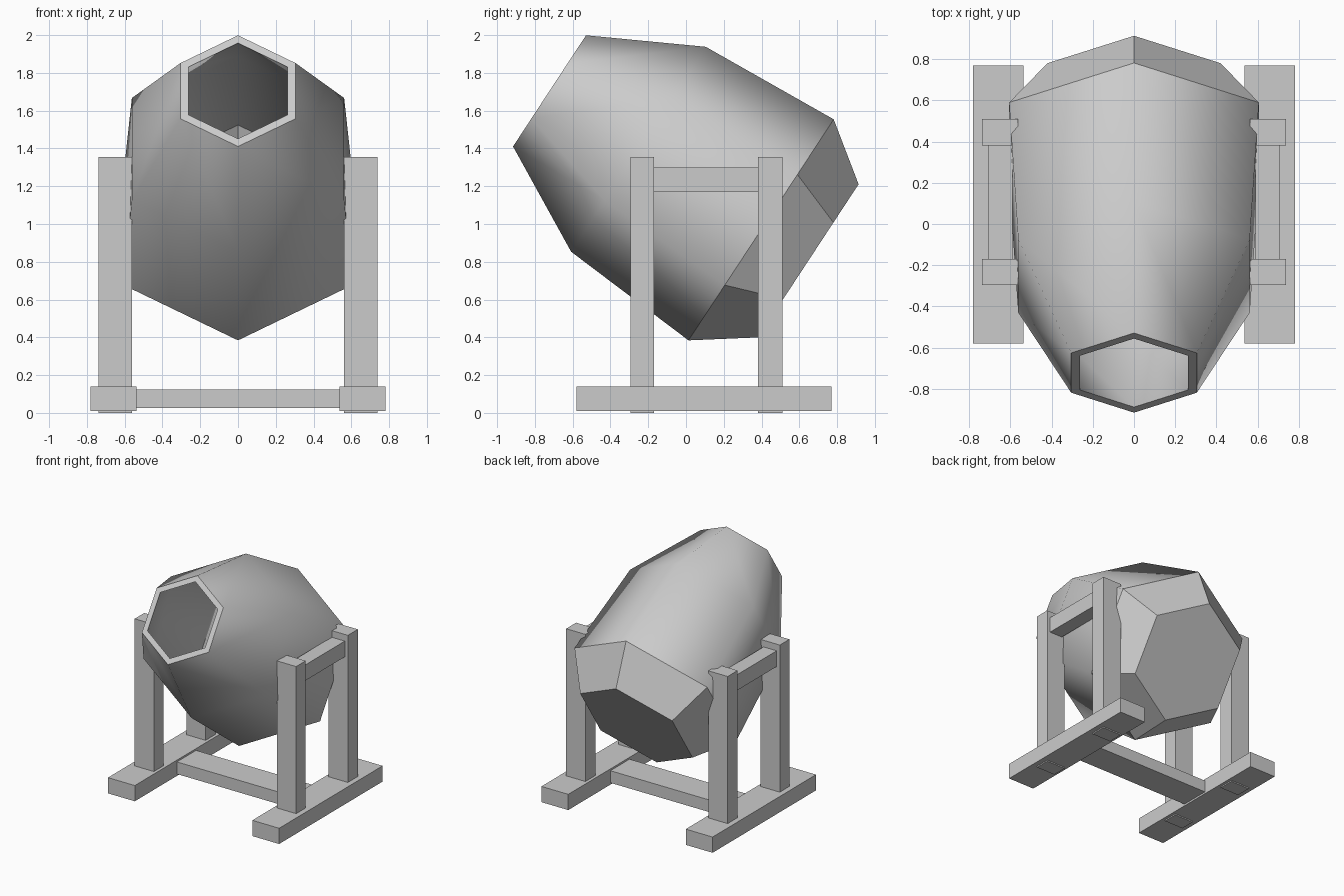
import bpy, bmesh
from math import sin, cos, radians
from mathutils import Vector

if "Cube" in bpy.data.objects:
    bpy.data.objects.remove(bpy.data.objects["Cube"])

# drum axis runs from the base centre up and forward to the mouth
BASE = Vector((0, 0.6475, 0.805))
AXIS = Vector((0, -0.836, 0.549)).normalized()
RADIAL = Vector((0, -AXIS.z, AXIS.y)) * -1
SIDE = Vector((1, 0, 0))


def box(name, x, y, z):
    bm = bmesh.new()
    bmesh.ops.create_cube(bm, size=1)
    for v in bm.verts:
        v.co = [r[0] if c < 0 else r[1] for c, r in zip(v.co, (x, y, z))]
    me = bpy.data.meshes.new(name)
    bm.to_mesh(me)
    bm.free()
    ob = bpy.data.objects.new(name, me)
    bpy.context.collection.objects.link(ob)
    return ob


def drum():
    # (distance along axis, radius): outer shell, then back down the inside
    profile = [(0, .485), (.299, .70), (1.076, .649), (1.639, .352),
               (1.639, .303), (1.06, .60), (.32, .65), (.05, .46)]
    smooth_bands = {1, 2, 4, 5}
    bm = bmesh.new()
    rings = []
    for d, r in profile:
        rings.append([bm.verts.new(BASE + AXIS * d + SIDE * r * sin(radians(60 * i))
                                   + RADIAL * r * cos(radians(60 * i))) for i in range(6)])
    for k in range(len(rings) - 1):
        a, b = rings[k], rings[k + 1]
        for i in range(6):
            j = (i + 1) % 6
            f = bm.faces.new((a[i], a[j], b[j], b[i]))
            f.smooth = k in smooth_bands
    bm.faces.new(rings[0])
    bm.faces.new(rings[-1])
    bmesh.ops.recalc_face_normals(bm, faces=bm.faces)
    # crisp rims at the mouth and the base shoulder
    for k in (1, 3, 4, 6):
        for i in range(6):
            bm.edges.get((rings[k][i], rings[k][(i + 1) % 6])).smooth = False
    me = bpy.data.meshes.new("drum")
    bm.to_mesh(me)
    bm.free()
    bpy.context.collection.objects.link(bpy.data.objects.new("drum", me))


drum()

# side frames, mirrored left and right
for side, s in (("left", -1), ("right", 1)):
    def span(a, b):
        return sorted((s * a, s * b))
    box(side + "_skid", span(.537, .782), (-.58, .77), (.01, .14))
    box(side + "_front_post", span(.562, .738), (-.295, -.17), (0, 1.355))
    box(side + "_back_post", span(.562, .738), (.38, .51), (0, 1.355))
    box(side + "_top_rail", span(.59, .71), (-.17, .38), (1.17, 1.30))

# crossbar between the skids
box("crossbar", (-.54, .54), (-.03, .22), (.025, .125))
